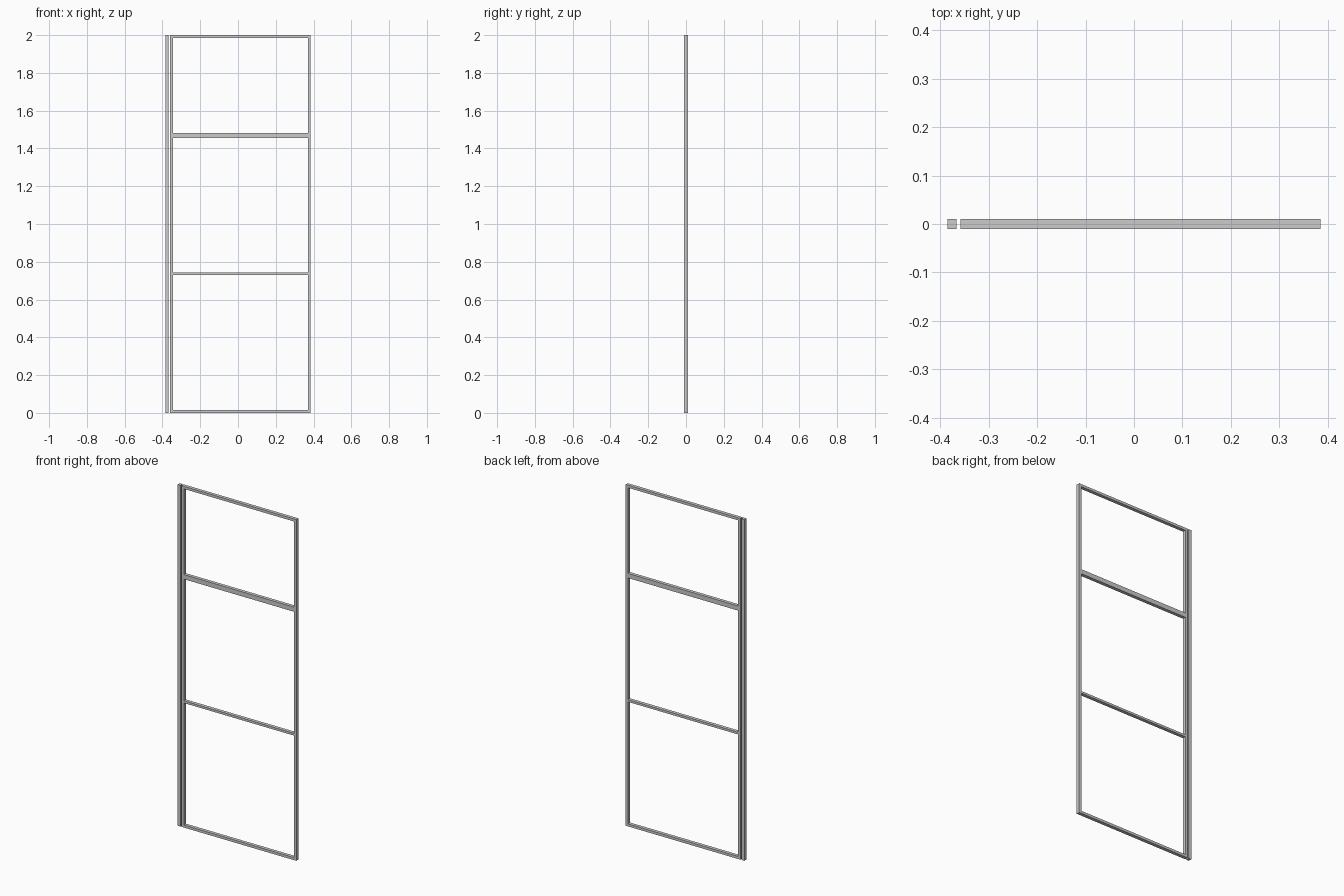
import bpy, bmesh

if "Cube" in bpy.data.objects:
    bpy.data.objects.remove(bpy.data.objects["Cube"])

DEPTH = 0.02
HEIGHT = 2.0
LEFT, RIGHT = -0.359, 0.385   # outer edges of the panel frame
BAR = 0.015


def box(name, x0, x1, z0, z1):
    """Full-depth bar spanning the given x and z range."""
    bm = bmesh.new()
    bmesh.ops.create_cube(bm, size=1)
    for v in bm.verts:
        v.co.x = x1 if v.co.x > 0 else x0
        v.co.y *= DEPTH
        v.co.z = z1 if v.co.z > 0 else z0
    mesh = bpy.data.meshes.new(name)
    bm.to_mesh(mesh)
    bm.free()
    obj = bpy.data.objects.new(name, mesh)
    bpy.context.collection.objects.link(obj)


# Separate wall post beside the panel
box("wall_post", -0.385, -0.367, 0, HEIGHT)

# Upright stiles of the panel
box("left_stile", LEFT, LEFT + BAR, 0, HEIGHT)
box("right_stile", RIGHT - BAR, RIGHT, 0, HEIGHT)

# Horizontal rails between the stiles
rails = {
    "bottom_rail": (0, BAR),
    "lower_rail": (0.73, 0.743),
    "thick_upper_rail": (1.456, 1.483),
    "top_rail": (HEIGHT - BAR, HEIGHT),
}
for name, (z0, z1) in rails.items():
    box(name, LEFT + BAR, RIGHT - BAR, z0, z1)
